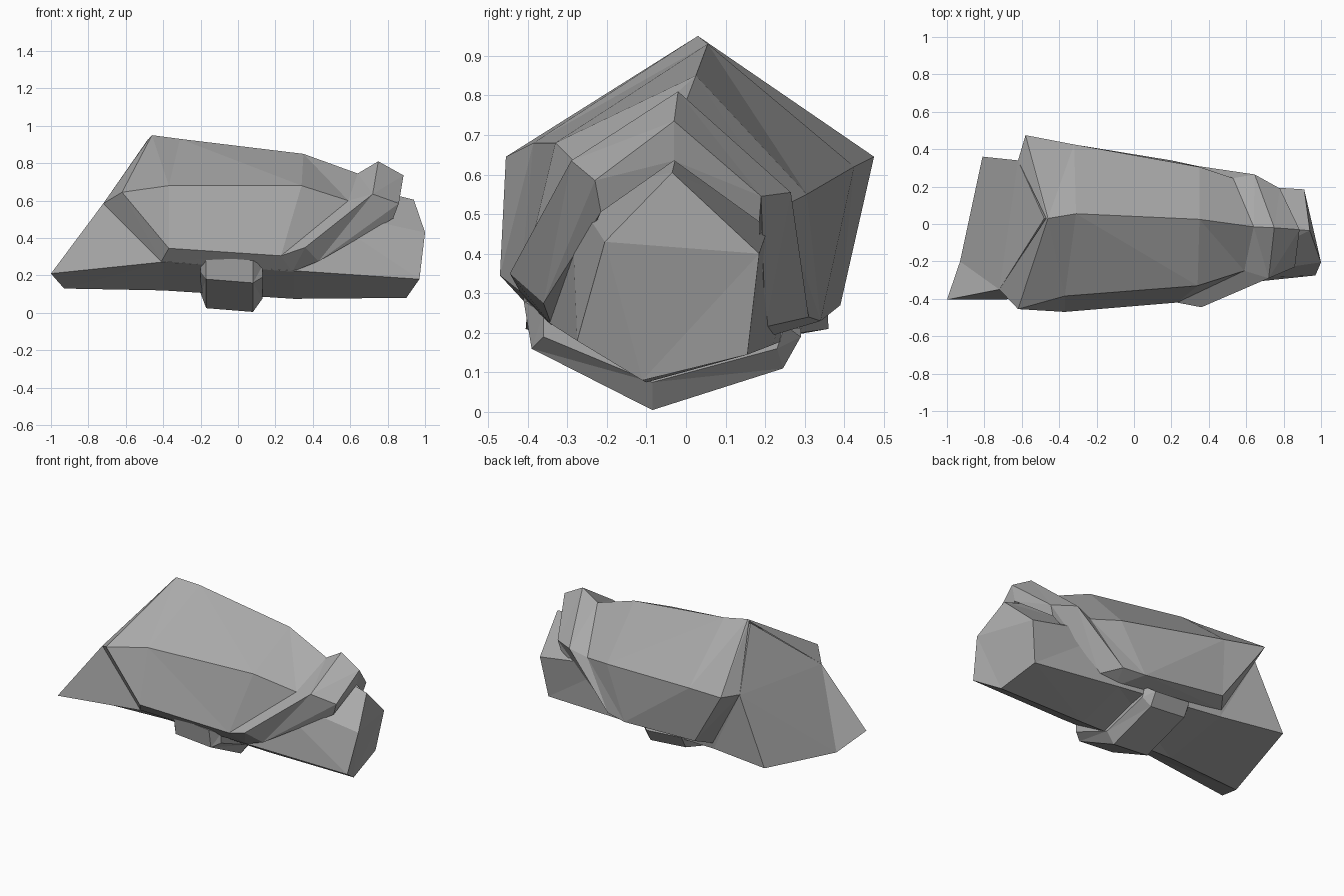
import bpy, bmesh

old = bpy.data.objects.get("Cube")
if old:
    bpy.data.objects.remove(old, do_unlink=True)

grey = bpy.data.materials.new("stone grey")
grey.use_nodes = True
colour = (0.40, 0.40, 0.40, 1)
grey.diffuse_color = colour
grey.node_tree.nodes["Principled BSDF"].inputs["Base Color"].default_value = colour


def loft(name, sections, closed, caps=False, extra=()):
    """Bridge matching point rows; extra lists faces as (row, column) corners."""
    bm = bmesh.new()
    rows = [[bm.verts.new(p) for p in s] for s in sections]
    n = len(sections[0])
    for a, b in zip(rows, rows[1:]):
        for i in range(n if closed else n - 1):
            j = (i + 1) % n
            bm.faces.new((a[i], a[j], b[j], b[i]))
    if caps:
        bm.faces.new(rows[0])
        bm.faces.new(rows[-1])
    for corners in extra:
        bm.faces.new([rows[r][c] for r, c in corners])
    bmesh.ops.remove_doubles(bm, verts=bm.verts, dist=0.002)
    bmesh.ops.triangulate(bm, faces=bm.faces)
    bmesh.ops.recalc_face_normals(bm, faces=bm.faces)
    me = bpy.data.meshes.new(name)
    bm.to_mesh(me)
    bm.free()
    me.materials.append(grey)
    ob = bpy.data.objects.new(name, me)
    bpy.context.collection.objects.link(ob)
    return ob


# Inner body: ridge, back shoulder, back bottom, keel, front bottom, front shoulder
loft("inner_body", [
    [(-.48, .03, .93), (-.62, .34, .62), (-.81, .36, .21),
     (-.93, -.2, .13), (-1, -.405, .21), (-.72, -.35, .585)],
    [(-.38, .03, .85), (-.4, .33, .55), (-.4, .29, .20),
     (-.4, -.15, .12), (-.4, -.4, .272), (-.4, -.36, .55)],
    [(.35, 0, .75), (.35, .22, .5), (.3, .22, .17),
     (.3, -.1, .075), (.3, -.345, .225), (.4, -.29, .56)],
    [(.94, -.035, .605), (.91, .185, .4), (.87, .155, .145),
     (.9, -.11, .08), (.97, -.275, .18), (1, -.205, .43)],
], closed=True, caps=True)

# Outer shell: front bottom, front shoulder, ridge, back shoulder, back bottom
front_low, front_end = (-.37, -.47, .345), (.23, -.42, .305)
back_low, back_end = (-.335, .39, .27), (.2, .34, .23)
loft("outer_shell", [
    # rear inner lip
    [(-.41, -.405, .275), (-.72, -.35, .585), (-.47, .03, .94), (-.62, .34, .625), (-.4, .3, .24)],
    # main plates
    [front_low, (-.62, -.455, .645), (-.46, .03, .95), (-.58, .475, .645), back_low],
    [front_low, (-.37, -.385, .68), (-.31, .055, .93), (-.32, .425, .62), back_low],
    [front_end, (.34, -.33, .68), (.35, .025, .85), (.35, .305, .55), back_end],
    [front_end, (.59, -.25, .6), (.64, -.015, .745), (.53, .245, .52), back_end],
    # raised rim band
    [(.36, -.445, .35), (.72, -.29, .635), (.75, -.02, .81), (.645, .265, .555), (.34, .31, .24)],
    [(.43, -.36, .275), (.86, -.23, .585), (.885, -.03, .735), (.78, .19, .545), (.43, .2, .215)],
    # front inner lip
    [(.29, -.34, .22), (.83, -.215, .505), (.865, -.03, .635), (.76, .185, .48), (.3, .19, .185)],
], closed=False, extra=[
    # undersides of the plates and of the rim band
    [(0, c), (1, c), (4, c), (7, c)] for c in (0, 4)] + [
    [(4, c), (5, c), (6, c), (7, c)] for c in (0, 4)])

# Strap below the body, bevelled at both sides
outer = [(-.41, .29), (-.39, .17), (-.085, .015), (.245, .12), (.29, .2)]
inner = [(-.36, .26), (-.36, .20), (-.085, .085), (.23, .17), (.25, .23)]


def row(x, profile, drop=0):
    return [(x, y, z + drop) for y, z in profile]


loft("under_strap", [
    row(-.2, inner, .02), row(-.17, outer, .01), row(.08, outer, -.01), row(.13, inner, -.01),
], closed=True, caps=True)
